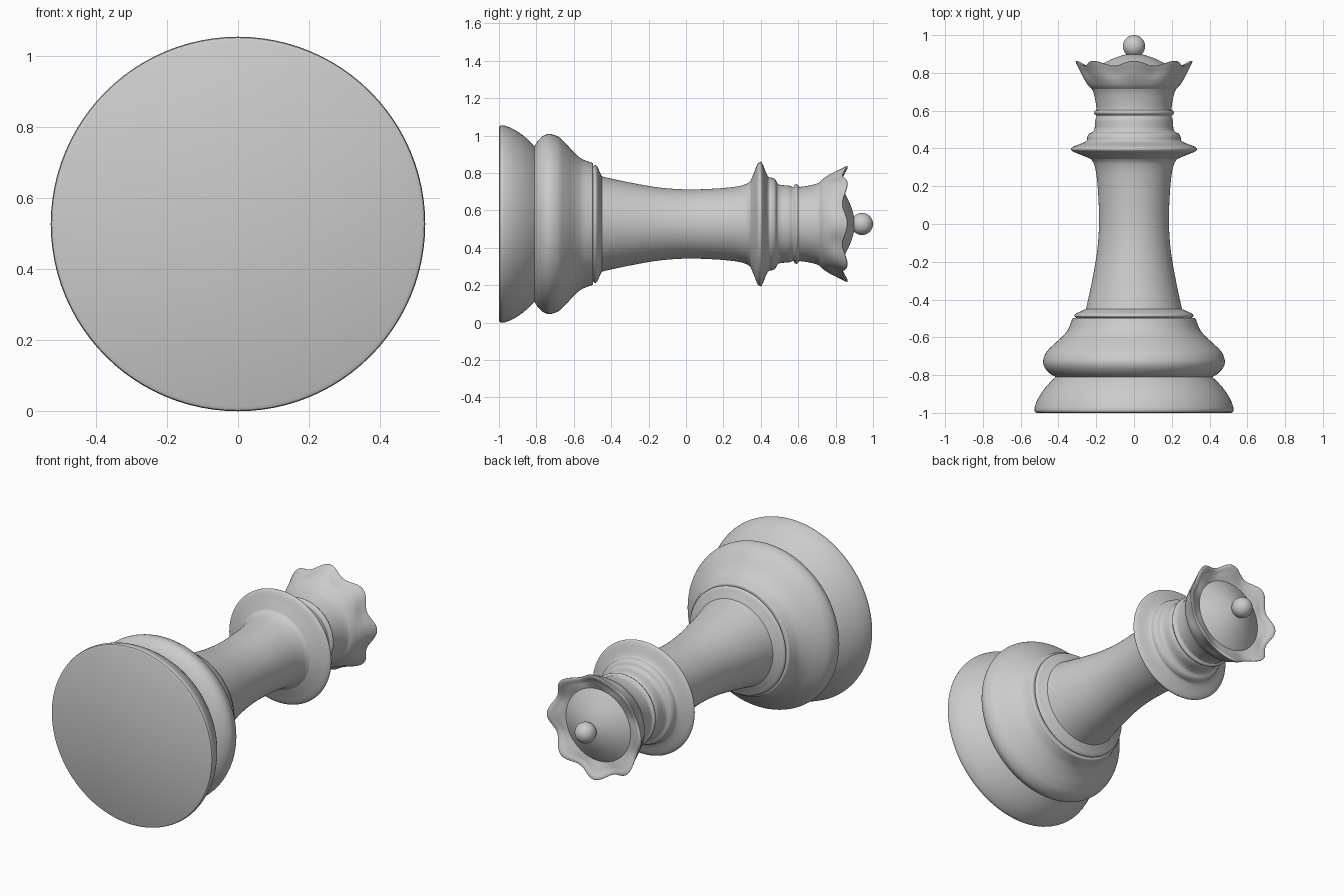
import bpy, bmesh, math

if "Cube" in bpy.data.objects:
    bpy.data.objects.remove(bpy.data.objects["Cube"])

AXIS_Z = 0.527   # the piece lies on its side, axis along y
SEG = 96


def smooth(points, steps=6):
    """Catmull-Rom curve through (y, radius) points."""
    p = [points[0]] + points + [points[-1]]
    out = []
    for i in range(1, len(p) - 2):
        for s in range(steps):
            t = s / steps
            out.append(tuple(
                0.5 * (2 * b + (c - a) * t + (2 * a - 5 * b + 4 * c - d) * t * t
                       + (3 * b - a - 3 * c + d) * t ** 3)
                for a, b, c, d in zip(p[i - 1], p[i], p[i + 1], p[i + 2])))
    return out + [points[-1]]


def lathe(name, profile, lobes=None):
    """Spin a profile round the axis; lobes(y, r) gives scallop strength."""
    bm = bmesh.new()
    rings = []
    for y, r in profile:
        if r < 1e-4:
            rings.append([bm.verts.new((0, y, AXIS_Z))])
            continue
        k = lobes(y, r) if lobes else 0
        ring = []
        for i in range(SEG):
            a = 2 * math.pi * i / SEG
            w = k * math.cos(8 * a)
            rr = r + 0.014 * w
            ring.append(bm.verts.new((rr * math.cos(a), y + 0.013 * w,
                                      AXIS_Z + rr * math.sin(a))))
        rings.append(ring)
    for a, b in zip(rings, rings[1:]):
        for i in range(SEG):
            j = (i + 1) % SEG
            vs = [a[i % len(a)], a[j % len(a)], b[j % len(b)], b[i % len(b)]]
            bm.faces.new(list(dict.fromkeys(vs)))
    bmesh.ops.recalc_face_normals(bm, faces=bm.faces)
    # open shells: make sure the outer side faces away from the axis
    flux = sum(f.calc_area() * (f.normal.x * f.calc_center_median().x
               + f.normal.z * (f.calc_center_median().z - AXIS_Z)) for f in bm.faces)
    if flux < 0:
        bmesh.ops.reverse_faces(bm, faces=bm.faces)
    me = bpy.data.meshes.new(name)
    bm.to_mesh(me)
    bm.free()
    ob = bpy.data.objects.new(name, me)
    bpy.context.collection.objects.link(ob)
    bpy.context.view_layer.objects.active = ob
    ob.select_set(True)
    bpy.ops.object.shade_smooth_by_angle(angle=math.radians(40))
    ob.select_set(False)


# foot with flat underside
lathe("base_foot", [(-1, 0), (-1, 0.515)] + smooth([
    (-0.995, 0.525), (-0.975, 0.527), (-0.93, 0.511), (-0.88, 0.48),
    (-0.84, 0.446), (-0.81, 0.415)]))

# rounded upper base
lathe("base_bulge", smooth([
    (-0.81, 0.415), (-0.79, 0.447), (-0.76, 0.473), (-0.725, 0.481),
    (-0.68, 0.465), (-0.64, 0.428), (-0.6, 0.384), (-0.56, 0.35),
    (-0.52, 0.333), (-0.5, 0.325), (-0.497, 0.305)]))

# thin ring at the bottom of the stem
lathe("stem_ring", smooth([
    (-0.497, 0.305), (-0.487, 0.315), (-0.475, 0.308), (-0.464, 0.285),
    (-0.45, 0.255)]))

# slender concave stem
lathe("stem", smooth([
    (-0.45, 0.255), (-0.4, 0.243), (-0.3, 0.222), (-0.15, 0.196), (0, 0.185),
    (0.15, 0.189), (0.26, 0.199), (0.32, 0.213), (0.345, 0.23)]))

# wide collar disc with a step above it
lathe("collar", smooth([
    (0.345, 0.23), (0.365, 0.278), (0.382, 0.32), (0.396, 0.333),
    (0.41, 0.32), (0.43, 0.27), (0.443, 0.25), (0.46, 0.247),
    (0.478, 0.238), (0.49, 0.216), (0.51, 0.208)]))

# neck with a small bead
lathe("neck", smooth([
    (0.51, 0.208), (0.55, 0.205), (0.572, 0.198), (0.58, 0.207),
    (0.59, 0.213), (0.6, 0.207), (0.608, 0.199), (0.65, 0.204),
    (0.69, 0.213), (0.715, 0.223)]))

# scalloped crown, with the hollow inside the rim
lathe("crown", smooth([
    (0.715, 0.223), (0.735, 0.243), (0.77, 0.263), (0.81, 0.279),
    (0.84, 0.293), (0.85, 0.295), (0.849, 0.28), (0.838, 0.258),
    (0.83, 0.235), (0.822, 0.212)]),
    lobes=lambda y, r: max(0, min(1, (y - 0.72) / 0.1)) * min(1, max(0, (r - 0.212) / 0.06)))

# dome inside the crown
lathe("crown_dome", smooth([
    (0.822, 0.212), (0.835, 0.19), (0.857, 0.15), (0.877, 0.108),
    (0.892, 0.065), (0.9, 0.03), (0.902, 0)]))

# ball finial
lathe("finial_ball", [(0.941 - 0.059 * math.cos(math.pi * i / 24),
                       0.059 * math.sin(math.pi * i / 24)) for i in range(25)])
